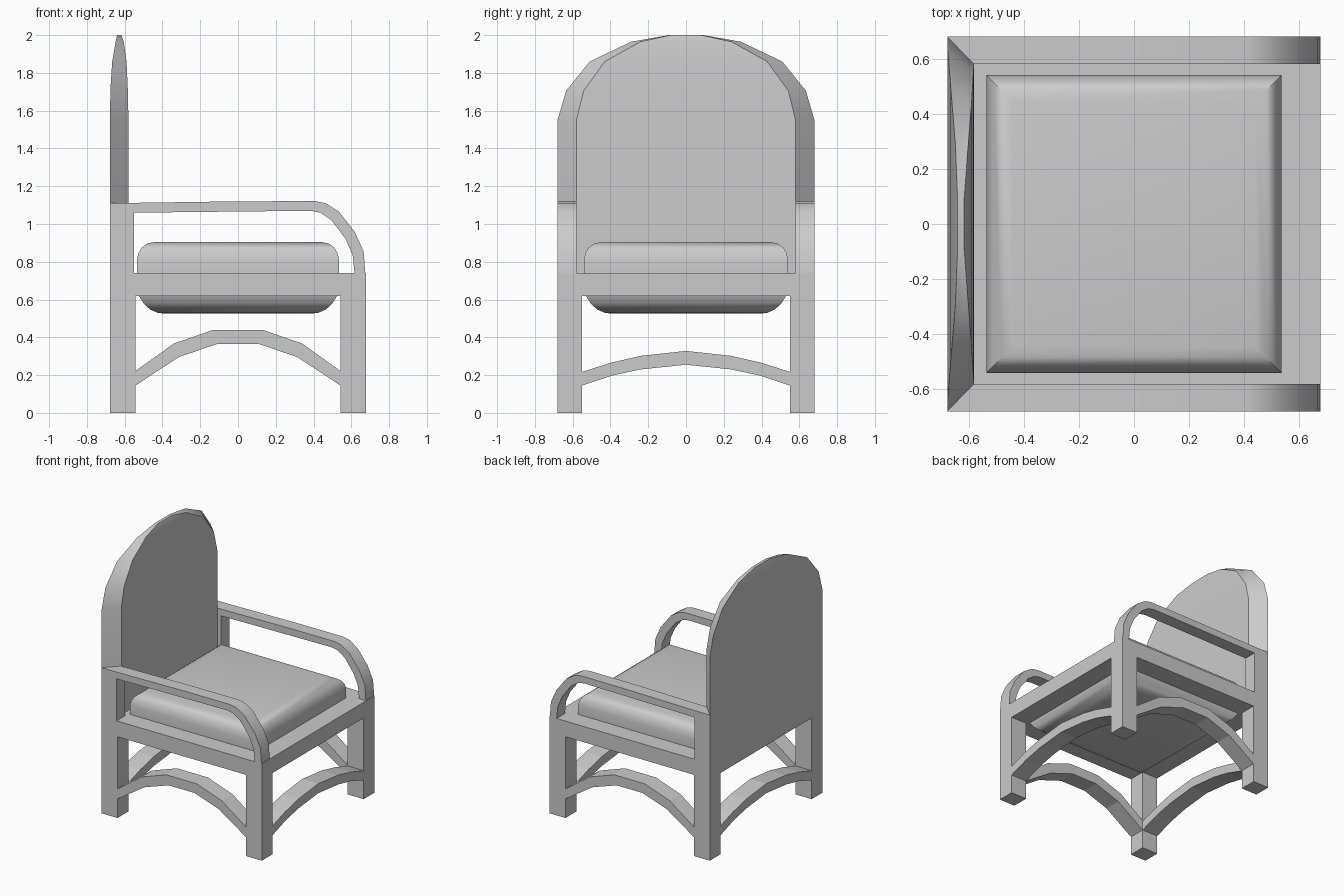
import bpy, bmesh, math

if "Cube" in bpy.data.objects:
    bpy.data.objects.remove(bpy.data.objects["Cube"])

X, Y, LEG = 0.677, 0.68, 0.135


def finish(name, bm, smooth=None):
    bmesh.ops.remove_doubles(bm, verts=bm.verts, dist=1e-5)
    bmesh.ops.recalc_face_normals(bm, faces=bm.faces)
    me = bpy.data.meshes.new(name)
    bm.to_mesh(me)
    bm.free()
    ob = bpy.data.objects.new(name, me)
    bpy.context.collection.objects.link(ob)
    if smooth:
        bpy.ops.object.select_all(action='DESELECT')
        ob.select_set(True)
        bpy.context.view_layer.objects.active = ob
        bpy.ops.object.shade_smooth_by_angle(angle=math.radians(smooth))
    return ob


def loft(name, rings, smooth=None, closed=False):
    """Skin a list of equal-length closed rings; cap the ends unless closed."""
    bm = bmesh.new()
    vs = [[bm.verts.new(p) for p in r] for r in rings]
    n = len(vs[0])
    pairs = list(zip(vs, vs[1:])) + ([(vs[-1], vs[0])] if closed else [])
    for a, b in pairs:
        for i in range(n):
            j = (i + 1) % n
            bm.faces.new((a[i], a[j], b[j], b[i]))
    if not closed:
        bm.faces.new(vs[0])
        bm.faces.new(vs[-1])
    return finish(name, bm, smooth)


def rect(x0, x1, y0, y1, z):
    return [(x0, y0, z), (x1, y0, z), (x1, y1, z), (x0, y1, z)]


def box(name, x0, x1, y0, y1, z0, z1):
    return loft(name, [rect(x0, x1, y0, y1, z0), rect(x0, x1, y0, y1, z1)])


def band(name, upper, lower, d0, d1, axis, smooth=None):
    """Strip between two paths in (u, z), spanning d0..d1 across."""
    def p(q, d):
        return (q[0], d, q[1]) if axis == 'x' else (d, q[0], q[1])
    return loft(name, [[p(u, d0), p(u, d1), p(l, d1), p(l, d0)]
                       for u, l in zip(upper, lower)], smooth)


def mirrored(half):
    return [(-u, z) for u, z in half] + [(u, z) for u, z in reversed(half) if u > 0]


# Arched stretcher outlines (half paths, outside to centre)
side_up = mirrored([(0.545, 0.22), (0.34, 0.367), (0.13, 0.44)])
side_lo = mirrored([(0.545, 0.143), (0.315, 0.295), (0.11, 0.365)])
end_up = mirrored([(0.55, 0.217), (0.40, 0.265), (0.24, 0.302), (0, 0.328)])
end_lo = mirrored([(0.55, 0.145), (0.39, 0.198), (0.24, 0.23), (0, 0.255)])

# Armrest outlines, back post to front of frame
arm_up = [(-0.55, 1.112), (0, 1.12), (0.41, 1.121), (0.465, 1.11), (0.535, 1.065),
          (0.62, 0.955), (0.665, 0.855), (0.674, 0.74)]
arm_lo = [(-0.55, 1.06), (0, 1.066), (0.385, 1.07), (0.435, 1.06), (0.495, 1.02),
          (0.57, 0.92), (0.607, 0.835), (0.617, 0.74)]

for s, side in ((-1, "left"), (1, "right")):
    yo, yi = s * Y, s * (Y - LEG + 0.005)
    # Legs, rear posts and armrests
    box(f"front_leg_{side}", X - LEG, X, yi, yo, 0, 0.62)
    box(f"back_leg_{side}", -X, -X + LEG, yi, yo, 0, 0.62)
    box(f"back_post_{side}", -X, -0.55, s * 0.58, yo, 0.74, 1.112)
    band(f"armrest_{side}", arm_up, arm_lo, s * 0.58, yo, 'x', 35)
    # Arched stretchers along the sides
    band(f"side_stretcher_{side}", side_up, side_lo, yi, yo, 'x')

# Arched stretchers at front and back
band("front_stretcher", end_up, end_lo, X - LEG, X, 'y')
band("back_stretcher", end_up, end_lo, -X, -X + LEG, 'y')

# Seat frame: square ring
ix, iy = 0.51, 0.52
loft("seat_frame", [rect(-X, X, -Y, Y, 0.62), rect(-X, X, -Y, Y, 0.74),
                    rect(-ix, ix, -iy, iy, 0.74), rect(-ix, ix, -iy, iy, 0.62)],
     closed=True)

# Cushion: rounded over at top and bottom, mitred at the corners
profile = [(0.15, 0.525), (0.11, 0.53), (0.07, 0.547), (0.035, 0.58), (0.01, 0.62),
           (0, 0.66), (0, 0.81), (0.007, 0.845), (0.025, 0.875), (0.055, 0.897),
           (0.095, 0.905)]
loft("seat_cushion", [rect(-0.535 + d, 0.535 - d, -0.54 + d, 0.54 - d, z)
                      for d, z in profile], 35)

# Backrest: rows of z, rear half width, front half width, rear x, front x
rows = [(0.74, 0.68, 0.58, -X, -0.58), (1.55, 0.68, 0.58, -X, -0.58),
        (1.705, 0.635, 0.542, -0.676, -0.583), (1.86, 0.51, 0.43, -0.666, -0.59),
        (1.965, 0.29, 0.24, -0.648, -0.605), (2.0, 0.09, 0.08, -0.64, -0.617)]
loft("backrest", [[(xb, -yb, z), (xf, -yf, z), (xf, yf, z), (xb, yb, z)]
                  for z, yb, yf, xb, xf in rows], 35)
